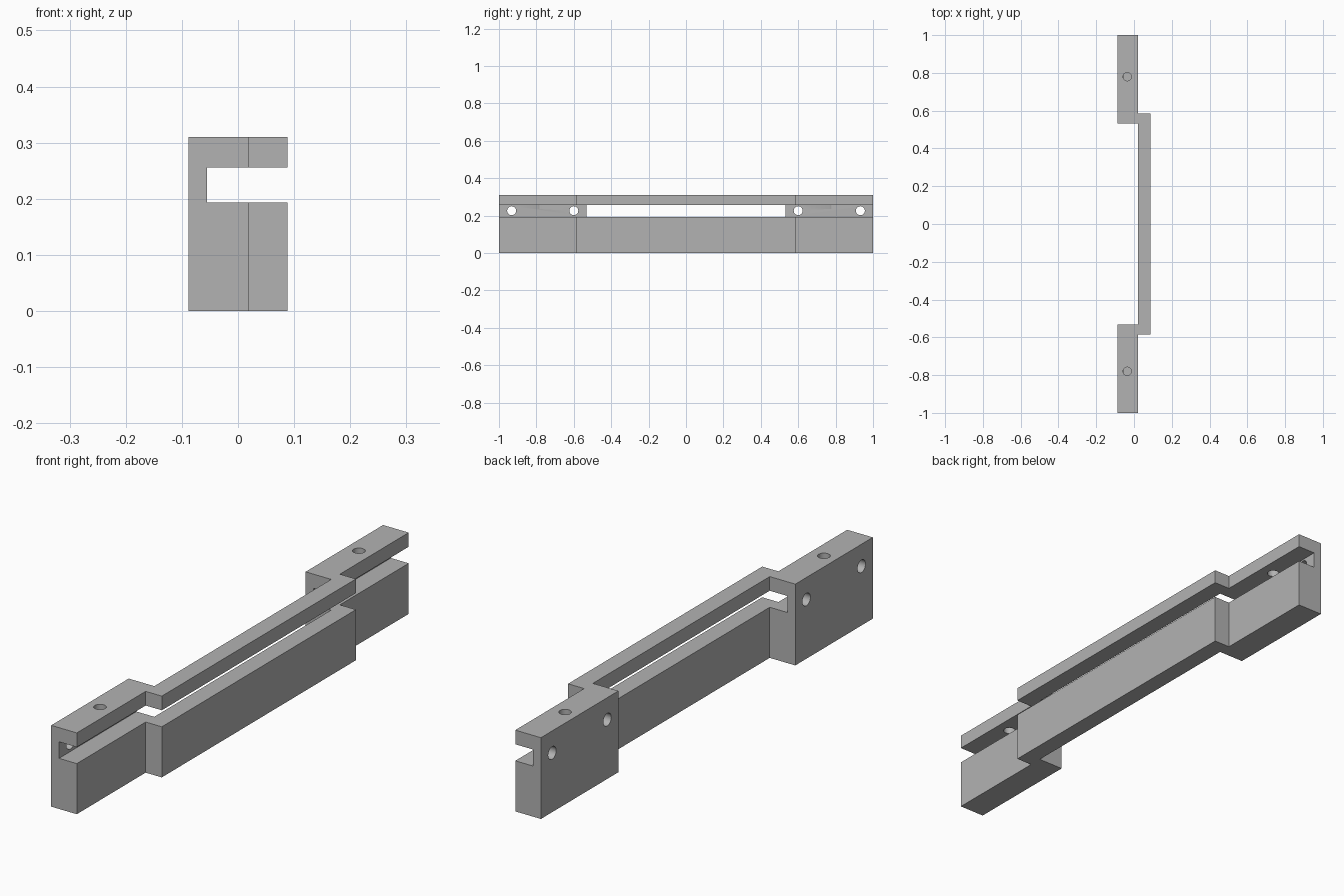
import bpy
import bmesh
from math import pi
from mathutils import Matrix, Vector

cube = bpy.data.objects.get("Cube")
if cube:
    bpy.data.objects.remove(cube)

HALF_W, HEIGHT, STEP_X = 0.088, 0.31, 0.02
BLOCK_IN, BAR_END = 0.533, 0.585
SLOT_LOW, SLOT_HIGH, WALL_X = 0.193, 0.256, -0.055

grey = bpy.data.materials.new("plain grey")
grey.use_nodes = True
colour = (0.45, 0.45, 0.45, 1)
grey.diffuse_color = colour
grey.node_tree.nodes["Principled BSDF"].inputs["Base Color"].default_value = colour


def make_object(name, bm):
    bmesh.ops.recalc_face_normals(bm, faces=bm.faces)
    mesh = bpy.data.meshes.new(name)
    bm.to_mesh(mesh)
    bm.free()
    mesh.materials.append(grey)
    obj = bpy.data.objects.new(name, mesh)
    bpy.context.collection.objects.link(obj)
    return obj


def cut(target, bm):
    cutter = make_object("cutter", bm)
    cutter.hide_render = True
    mod = target.modifiers.new("cut", 'BOOLEAN')
    mod.operation = 'DIFFERENCE'
    mod.solver = 'EXACT'
    mod.object = cutter
    bpy.context.view_layer.objects.active = target
    bpy.ops.object.modifier_apply(modifier=mod.name)
    bpy.data.objects.remove(cutter)


def add_hole(bm, centre, radius, depth, rotation):
    bmesh.ops.create_cone(bm, cap_ends=True, segments=32, radius1=radius,
                          radius2=radius, depth=depth,
                          matrix=Matrix.Translation(centre) @ rotation)


# Stepped rail: half of the plan outline, mirrored in y and extruded upwards
half = [(HALF_W, BAR_END), (STEP_X, BAR_END), (STEP_X, 1),
        (-HALF_W, 1), (-HALF_W, BLOCK_IN), (STEP_X, BLOCK_IN)]
outline = half + [(x, -y) for x, y in reversed(half)]
bm = bmesh.new()
base = bm.faces.new([bm.verts.new((x, y, 0)) for x, y in outline])
top = bmesh.ops.extrude_face_region(bm, geom=[base])["geom"]
bmesh.ops.translate(bm, vec=(0, 0, HEIGHT),
                    verts=[v for v in top if isinstance(v, bmesh.types.BMVert)])
rail = make_object("stepped_rail", bm)

# Long slot, open towards +x, leaving a thin wall behind the end blocks
bm = bmesh.new()
size = Vector((0.4, 2.4, SLOT_HIGH - SLOT_LOW))
centre = Vector((WALL_X + size.x / 2, 0, (SLOT_LOW + SLOT_HIGH) / 2))
bmesh.ops.create_cube(bm, size=1,
                      matrix=Matrix.Translation(centre) @ Matrix.Diagonal(size).to_4x4())
cut(rail, bm)

# Screw holes: two through each wall, one through each top flange
bm = bmesh.new()
for side in (-1, 1):
    for y in (0.6, 0.932):
        add_hole(bm, (-0.075, side * y, 0.226), 0.024, 0.08,
                 Matrix.Rotation(pi / 2, 4, 'Y'))
    add_hole(bm, (-0.036, side * 0.78, HEIGHT - 0.02), 0.022, 0.11,
             Matrix.Identity(4))
cut(rail, bm)

# Crisp edges with smooth hole walls
bpy.ops.object.select_all(action='DESELECT')
rail.select_set(True)
bpy.context.view_layer.objects.active = rail
bpy.ops.object.shade_smooth_by_angle(angle=pi / 6)
